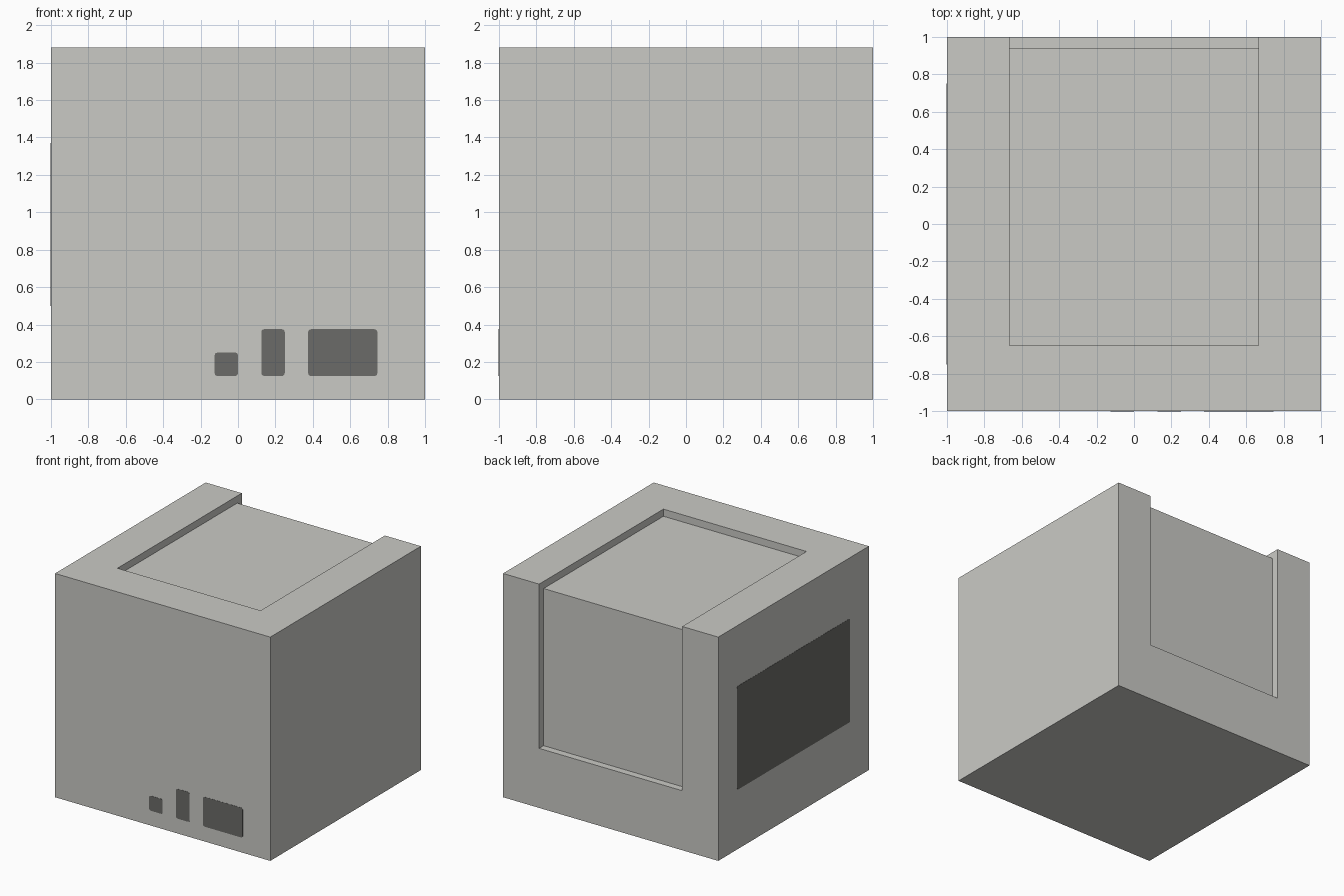
import bpy, bmesh, math
from mathutils import Matrix, Vector

if "Cube" in bpy.data.objects:
    bpy.data.objects.remove(bpy.data.objects["Cube"])


def material(name, rgb):
    m = bpy.data.materials.new(name)
    m.diffuse_color = (*rgb, 1)
    m.use_nodes = True
    m.node_tree.nodes["Principled BSDF"].inputs["Base Color"].default_value = m.diffuse_color
    return m


light = material("light_grey", (0.59, 0.59, 0.56))
dark = material("dark_grey", (0.147, 0.147, 0.138))


def extrude(name, points, depth, mat, matrix=Matrix()):
    """Extrude an outline in the local XY plane along local +Z."""
    bm = bmesh.new()
    face = bm.faces.new([bm.verts.new((x, y, 0)) for x, y in points])
    res = bmesh.ops.extrude_face_region(bm, geom=[face])
    verts = [g for g in res["geom"] if isinstance(g, bmesh.types.BMVert)]
    bmesh.ops.translate(bm, verts=verts, vec=(0, 0, depth))
    bm.transform(matrix)
    bmesh.ops.recalc_face_normals(bm, faces=bm.faces[:])
    mesh = bpy.data.meshes.new(name)
    bm.to_mesh(mesh)
    bm.free()
    mesh.materials.append(mat)
    ob = bpy.data.objects.new(name, mesh)
    bpy.context.collection.objects.link(ob)
    return ob


def rounded(u0, u1, v0, v1, r=0.015, steps=3):
    """Rectangle outline with small rounded corners."""
    corners = [(u1 - r, v1 - r), (u0 + r, v1 - r), (u0 + r, v0 + r), (u1 - r, v0 + r)]
    pts = []
    for i, (cx, cy) in enumerate(corners):
        for s in range(steps + 1):
            a = math.pi / 2 * (i + s / steps)
            pts.append((cx + r * math.cos(a), cy + r * math.sin(a)))
    return pts


def frame(u, v, w, origin):
    m = Matrix((u, v, w)).transposed().to_4x4()
    m.translation = Vector(origin)
    return m


X, Y, Z = Vector((1, 0, 0)), Vector((0, 1, 0)), Vector((0, 0, 1))
H = 1.88

# Main block
body = extrude("block_body", [(-1, -1), (1, -1), (1, 1), (-1, 1)], H, light)

# Shallow channel running over the top and down the back
channel = [(-0.65, H - 0.06), (0.94, H - 0.06), (0.94, 0.5),
           (1.2, 0.5), (1.2, H + 0.2), (-0.65, H + 0.2)]
cutter = extrude("channel_cutter", channel, 1.33, light, frame(Y, Z, X, (-0.665, 0, 0)))
cutter.hide_render = True
mod = body.modifiers.new("channel", "BOOLEAN")
mod.operation = "DIFFERENCE"
mod.solver = "EXACT"
mod.object = cutter
bpy.context.view_layer.objects.active = body
bpy.ops.object.modifier_apply(modifier=mod.name)
bpy.data.objects.remove(cutter)

# Dark painted patches low on the front
T = 0.003
front = frame(X, Z, -Y, (0, -1 + T / 2, 0))
for name, rect in (("small_front_patch", (-0.125, 0, 0.125, 0.25)),
                   ("tall_front_patch", (0.125, 0.25, 0.125, 0.375)),
                   ("wide_front_patch", (0.375, 0.745, 0.125, 0.375))):
    extrude(name, rounded(*rect), T, dark, front)

# Large dark panel on the left side
extrude("side_panel", rounded(-0.75, 0.75, 0.5, 1.37), T, dark,
        frame(-Y, Z, -X, (-1 + T / 2, 0, 0)))
